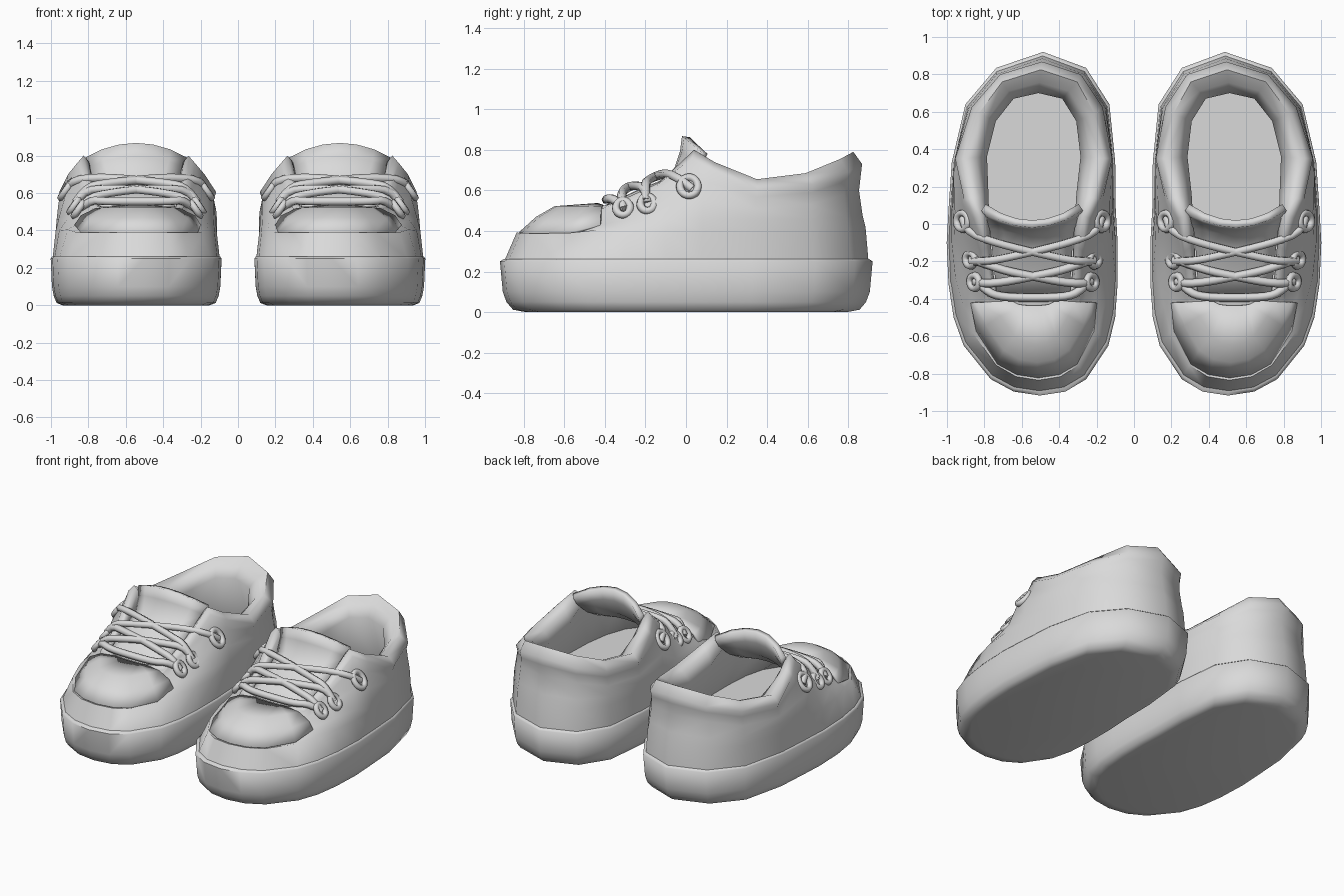
import bpy, bmesh, math

if "Cube" in bpy.data.objects:
    bpy.data.objects.remove(bpy.data.objects["Cube"])

grey = bpy.data.materials.new("light_grey")
grey.diffuse_color = (0.7, 0.7, 0.7, 1)
grey.use_nodes = True
grey.node_tree.nodes["Principled BSDF"].inputs["Base Color"].default_value = grey.diffuse_color


def spot(side, p):
    """Point (half width, y, z) placed on the gently curved shoe centre line."""
    w, y, z = p
    return (side * (0.545 - (0.07 if y > 0 else 0.05) * y * y + w), y, z)


def finish(obj, angle=45):
    bpy.context.collection.objects.link(obj)
    obj.data.materials.append(grey)
    bpy.ops.object.select_all(action='DESELECT')
    obj.select_set(True)
    bpy.context.view_layer.objects.active = obj
    if obj.type == 'MESH':
        bpy.ops.object.shade_smooth_by_angle(angle=math.radians(angle))
    return obj


def round_toe(ring):
    """Add one station before the toe tip so the front is rounder."""
    a, b = ring[-2:]
    extra = (a[0] * .54, a[1] + (b[1] - a[1]) * .76, a[2] + (b[2] - a[2]) * .7)
    return ring[:-1] + [extra, b]


def loft(name, side, rings, angle=45):
    """Closed skin through half rings that run from heel to toe."""
    bm = bmesh.new()
    loops = []
    for ring in rings:
        half = round_toe(ring)
        full = half + [(-w, y, z) for w, y, z in half[-2:0:-1]]
        loops.append([bm.verts.new(spot(side, p)) for p in full])
    n = len(loops[0])
    for a, b in zip(loops, loops[1:]):
        for i in range(n):
            j = (i + 1) % n
            bm.faces.new((a[i], a[j], b[j], b[i]))
    bm.faces.new(loops[0])
    bm.faces.new(loops[-1])
    bmesh.ops.recalc_face_normals(bm, faces=bm.faces)
    me = bpy.data.meshes.new(name)
    bm.to_mesh(me)
    bm.free()
    return finish(bpy.data.objects.new(name, me), angle)


def sheet(name, side, rows, thickness):
    """Grid of rows thickened into a padded panel."""
    cols = len(rows[0])
    verts = [spot(side, p) for row in rows for p in row]
    faces = []
    for r in range(len(rows) - 1):
        for i in range(cols - 1):
            a = r * cols + i
            f = (a, a + 1, a + cols + 1, a + cols)
            faces.append(f if side > 0 else f[::-1])
    me = bpy.data.meshes.new(name)
    me.from_pydata(verts, [], faces)
    obj = finish(bpy.data.objects.new(name, me), 60)
    mod = obj.modifiers.new("thickness", 'SOLIDIFY')
    mod.thickness = thickness
    mod.offset = 0


def tube(name, side, pts, radius=0.023, cyclic=False):
    cu = bpy.data.curves.new(name, 'CURVE')
    cu.dimensions = '3D'
    cu.bevel_depth = radius
    cu.bevel_resolution = 1
    cu.use_fill_caps = True
    cu.resolution_u = 3
    sp = cu.splines.new('NURBS')
    sp.points.add(len(pts) - 1)
    for q, p in zip(sp.points, pts):
        q.co = (*spot(side, p), 1)
    sp.order_u = 3
    sp.use_endpoint_u = not cyclic
    sp.use_cyclic_u = cyclic
    return finish(bpy.data.objects.new(name, cu))


def blend(a, b, t, push=0, lift=0):
    """Ring between two rings, moved inward by push and up by lift."""
    return [tuple(p + (q - p) * t + (lift if k == 2 else -push * p if k == 0 else 0)
                  for k, (p, q) in enumerate(zip(u, v))) for u, v in zip(a, b)]


# sole outline, heel to toe: half width, y
outline = [(0, .92), (.24, .835), (.385, .64), (.437, .33), (.447, .08), (.457, -.1),
           (.452, -.32), (.432, -.5), (.387, -.65), (.255, -.83), (0, -.917)]


def flat(scale, z):
    return [(w * scale, y * scale, z) for w, y in outline]


# upper shell rings: half width, y, z
band = [(0, .885, .42), (.235, .80, .41), (.37, .62, .40), (.425, .33, .40), (.43, .08, .40),
        (.43, -.1, .40), (.415, -.28, .40), (.375, -.44, .405), (.335, -.58, .39),
        (.22, -.755, .388), (0, -.835, .392)]
cap_edge = [(0, .87, .48), (.23, .79, .47), (.365, .62, .46), (.425, .335, .46), (.425, .08, .46),
            (.415, -.08, .46), (.375, -.26, .455), (.325, -.42, .435), (.29, -.56, .385),
            (.195, -.72, .38), (0, -.795, .38)]
shoulder = [(0, .853, .60), (.22, .78, .58), (.355, .615, .53), (.42, .34, .51), (.415, .08, .55),
            (.38, -.05, .58), (.32, -.22, .53), (.275, -.40, .487), (.235, -.50, .472),
            (.15, -.61, .485), (0, -.66, .505)]
collar_outer = [(0, .868, .73), (.215, .80, .69), (.35, .625, .63), (.42, .35, .605),
                (.365, .13, .70), (.315, .03, .76), (.275, -.15, .62), (.26, -.28, .56),
                (.245, -.39, .52), (.13, -.43, .515), (0, -.44, .52)]
collar_top = [(0, .825, .79), (.20, .76, .755), (.31, .59, .685), (.375, .35, .655),
              (.325, .14, .74), (.28, .04, .80), (.25, -.13, .64), (.235, -.28, .57),
              (.22, -.38, .53), (.12, -.41, .525), (0, -.42, .53)]
collar_inner = [(0, .70, .68), (.13, .67, .66), (.215, .55, .60), (.25, .36, .57), (.235, .16, .63),
                (.23, .05, .70), (.22, -.12, .60), (.21, -.27, .53), (.195, -.36, .49),
                (.10, -.39, .485), (0, -.40, .485)]
# seam under the padded collar; runs into the eyelet edges further forward
crease = blend(shoulder, collar_outer, .6, .03)
padding = blend(collar_top, collar_inner, .55, 0, .022)

# raised toe cap rows, edge to back
cap_half = [[(.332, -.42, .425), (.31, -.57, .388), (.21, -.745, .386), (0, -.818, .388)],
            [(.30, -.42, .475), (.255, -.54, .46), (.17, -.67, .46), (0, -.735, .463)],
            [(.22, -.415, .512), (.18, -.49, .515), (.11, -.60, .515), (0, -.645, .515)],
            [(.12, -.41, .522), (.08, -.43, .528), (.04, -.435, .53), (0, -.435, .53)]]
cap_rows = [[(-w, y, z) for w, y, z in row[:-1]] + row[::-1] for row in map(round_toe, cap_half)]

# tongue rows: y, z, half width, backward curl, edge drop
tongue_rows = [[(u / 3 * w, y + curl * u * u / 9, z - drop * u * u / 9) for u in range(-3, 4)]
               for y, z, w, curl, drop in
               [(-.41, .50, .19, 0, .02), (-.25, .575, .20, 0, .03), (-.12, .63, .21, 0, .03),
                (-.04, .70, .22, .03, .04), (-.01, .79, .25, .07, .06), (0, .865, .26, .09, .08)]]

# laces crossing between neighbouring eyelets
upper_lace = [(.37, .03, .61), (.36, -.04, .665), (.20, -.10, .685), (0, -.15, .67),
              (-.18, -.19, .65), (-.27, -.20, .63), (-.325, -.20, .55)]
lower_lace = [(.325, -.19, .54), (.29, -.20, .615), (.15, -.25, .625), (0, -.28, .62),
              (-.15, -.31, .60), (-.27, -.32, .575), (-.31, -.31, .51)]
toe_lace = [(.31, -.30, .51), (.25, -.36, .565), (.18, -.39, .555), (0, -.395, .555),
            (-.18, -.39, .555), (-.25, -.36, .565), (-.31, -.30, .51)]
eyelets = [(.36, .015, .62, .048), (.32, -.19, .535, .038), (.30, -.31, .515, .038)]

for side, tag in ((1, "right"), (-1, "left")):
    loft(tag + "_sole", side, [flat(.86, 0), flat(.93, .012), flat(.965, .05), flat(.985, .10),
                               flat(1, .25), flat(.98, .262)], 60)
    loft(tag + "_upper", side, [flat(.978, .25), band, cap_edge, shoulder, crease, collar_outer,
                                collar_top, padding, collar_inner, flat(.92, .268)], 75)
    sheet(tag + "_toe_cap", side, cap_rows, 0.016)
    sheet(tag + "_tongue", side, tongue_rows, 0.04)
    for m, end in ((1, "a"), (-1, "b")):
        tube(f"{tag}_upper_lace_{end}", side, [(m * w, y, z) for w, y, z in upper_lace])
        tube(f"{tag}_lower_lace_{end}", side, [(m * w, y, z) for w, y, z in lower_lace])
        for k, (w, y, z, r) in enumerate(eyelets):
            ring = []
            for i in range(8):
                a = i * math.tau / 8
                ring.append((m * (w - .7 * r * math.sin(a) + .012), y + r * math.cos(a),
                             z + r * math.sin(a)))
            tube(f"{tag}_eyelet_loop_{end}{k}", side, ring, 0.02, True)
    tube(tag + "_toe_lace", side, toe_lace)
